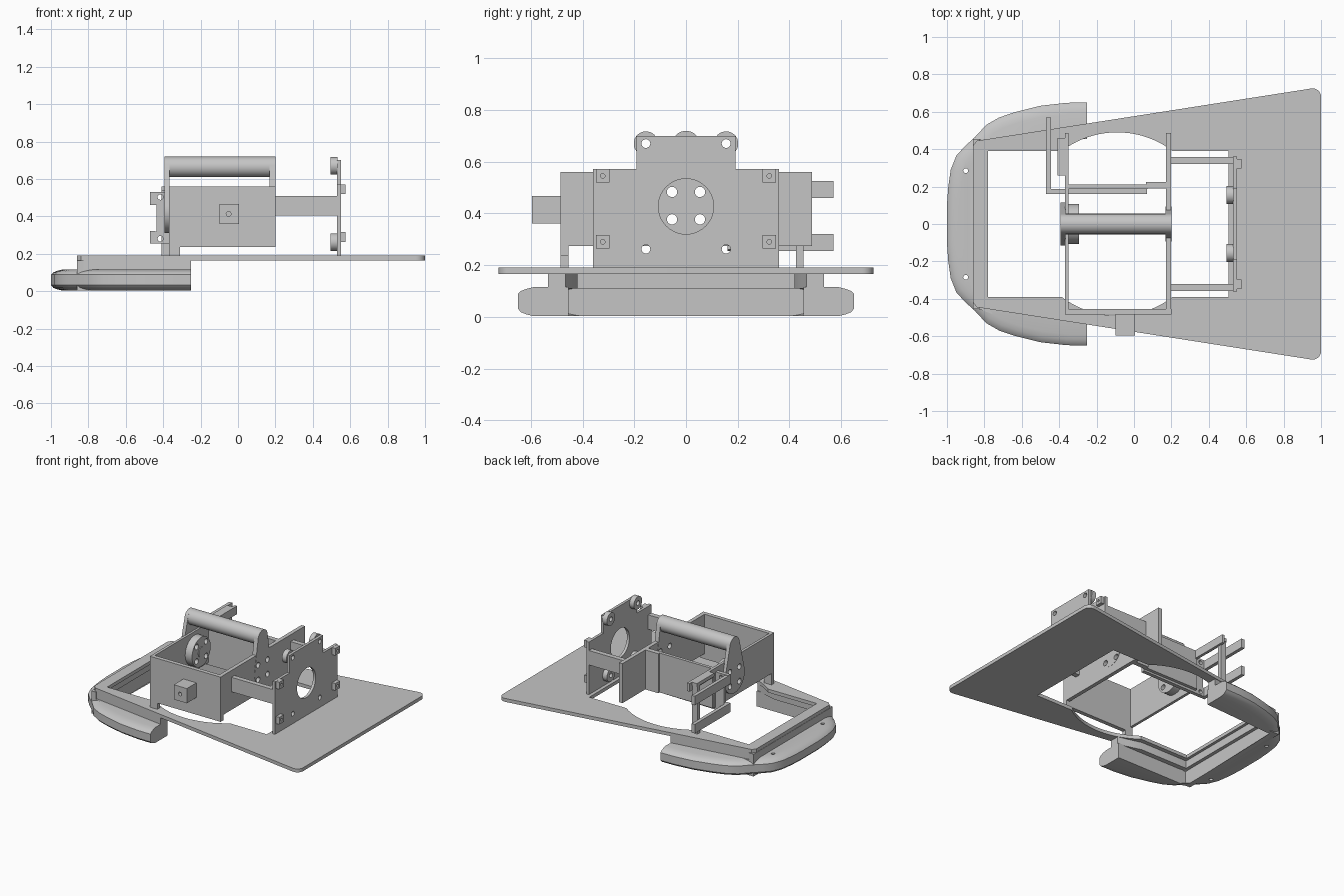
import bpy, bmesh, math

if "Cube" in bpy.data.objects:
    bpy.data.objects.remove(bpy.data.objects["Cube"], do_unlink=True)

grey = bpy.data.materials.new("plain grey")
grey.use_nodes = True
grey.diffuse_color = (0.56, 0.56, 0.56, 1)
grey.node_tree.nodes["Principled BSDF"].inputs["Base Color"].default_value = grey.diffuse_color


def add(name, bm):
    """Turn a bmesh into a shaded object."""
    bmesh.ops.recalc_face_normals(bm, faces=bm.faces)
    mesh = bpy.data.meshes.new(name)
    bm.to_mesh(mesh)
    bm.free()
    mesh.materials.append(grey)
    ob = bpy.data.objects.new(name, mesh)
    bpy.context.collection.objects.link(ob)
    bpy.ops.object.select_all(action="DESELECT")
    ob.select_set(True)
    bpy.context.view_layer.objects.active = ob
    bpy.ops.object.shade_smooth_by_angle(angle=math.radians(32))


def arc(cx, cy, r, start=0, end=360, n=32):
    return [(cx + r * math.cos(math.radians(start + (end - start) * i / n)),
             cy + r * math.sin(math.radians(start + (end - start) * i / n)))
            for i in range(n if end - start == 360 else n + 1)]


def rect(u0, u1, v0, v1):
    return [(u0, v0), (u1, v0), (u1, v1), (u0, v1)]


def panel(name, axis, lo, hi, *loops):
    """Flat sheet with holes: first loop is the outline. Axes: x uses (y,z), y uses (x,z), z uses (x,y)."""
    curve = bpy.data.curves.new(name, "CURVE")
    curve.dimensions, curve.fill_mode = "2D", "BOTH"
    curve.extrude = (hi - lo) / 2
    for loop in loops:
        spline = curve.splines.new("POLY")
        spline.points.add(len(loop) - 1)
        spline.use_cyclic_u = True
        for p, (u, v) in zip(spline.points, loop):
            p.co = (u, v, 0, 1)
    tmp = bpy.data.objects.new(name, curve)
    flat = bpy.data.meshes.new_from_object(tmp)
    bpy.data.objects.remove(tmp)
    bm = bmesh.new()
    bm.from_mesh(flat)
    bpy.data.meshes.remove(flat)
    for v in bm.verts:
        a, b, c = v.co
        c += (lo + hi) / 2
        v.co = {"x": (c, a, b), "y": (a, c, b), "z": (a, b, c)}[axis]
    bmesh.ops.remove_doubles(bm, verts=bm.verts, dist=0.0001)
    add(name, bm)


def box(name, x0, x1, y0, y1, z0, z1):
    panel(name, "z", z0, z1, rect(x0, x1, y0, y1))


def rod(name, x0, x1, y, z, r):
    panel(name, "x", x0, x1, arc(y, z, r, n=40))


def mirror(points):
    return [(x, -y) for x, y in reversed(points)]


# Tapered base plate with a rectangular opening widened by a round cut
plate = ([(-0.86, 0.42), (-0.86, -0.42), (-0.84, -0.445)]
         + arc(0.955, -0.68, 0.045, -98, 0, 8) + arc(0.955, 0.68, 0.045, 0, 98, 8)
         + [(-0.84, 0.445)])
opening = ([(0.505, -0.39), (0.505, 0.39)] + arc(-0.09, 0, 0.49, 52.7, 127.3, 20)
           + [(-0.78, 0.39), (-0.78, -0.39)] + arc(-0.09, 0, 0.49, 232.7, 307.3, 20))
panel("base_plate", "z", 0.165, 0.19, plate, opening)

# Raised U-shaped rim under the narrow end of the plate
half = [(-0.8, 0.42), (-0.42, 0.42), (-0.33, 0.445), (-0.25, 0.465),
        (-0.25, 0.533), (-0.84, 0.445), (-0.86, 0.42)]
panel("base_rim", "z", 0.11, 0.166, half + mirror(half))

# Rounded U-shaped bumper: stacked outlines, inset towards the top and bottom
side = [(-0.25, 0.65), (-0.36, 0.648), (-0.5, 0.632), (-0.63, 0.6), (-0.72, 0.57),
        (-0.79, 0.53), (-0.85, 0.465), (-0.905, 0.415), (-0.95, 0.365), (-0.98, 0.29),
        (-0.993, 0.2), (-1, 0.1)]
outer = side + mirror(side)
inner = [(-0.25, -0.455), (-0.83, -0.455), (-0.83, 0.455), (-0.25, 0.455)]


def inset(d):
    ring = []
    for i, (x, y) in enumerate(outer):
        if i in (0, len(outer) - 1):
            ring.append((x, y - math.copysign(d, y)))
            continue
        (ax, ay), (bx, by) = outer[i - 1], outer[i + 1]
        length = math.hypot(bx - ax, by - ay)
        ring.append((x - d * (by - ay) / length, y + d * (bx - ax) / length))
    return ring + inner


def loops_to_tube(bm, levels):
    """Join closed outlines given as (height, points); return the first and last edge loops."""
    rows = [[bm.verts.new((x, y, z)) for x, y in pts] for z, pts in levels]
    for low, high in zip(rows, rows[1:]):
        for i in range(len(low)):
            bm.faces.new((low[i - 1], low[i], high[i], high[i - 1]))
    return [[bm.edges.get((row[i - 1], row[i])) for i in range(len(row))] for row in (rows[0], rows[-1])]


bm = bmesh.new()
profile = [(0.003, 0.06), (0.01, 0.032), (0.018, 0.012), (0.032, 0), (0.088, 0),
           (0.1, 0.012), (0.108, 0.032), (0.115, 0.06)]
tubes = [loops_to_tube(bm, [(z, inset(d)) for z, d in profile])]
for s in (-1, 1):
    hole = arc(-0.9, s * 0.285, 0.013, n=16)
    tubes.append(loops_to_tube(bm, [(profile[0][0], hole), (profile[-1][0], hole)]))
for end in (0, 1):
    bmesh.ops.triangle_fill(bm, use_beauty=True, edges=[e for t in tubes for e in t[end]])
add("bumper", bm)
box("bumper_inner_wall", -0.862, -0.825, -0.455, 0.455, 0.003, 0.165)

# Open housing walls, with bolt holes around the pivot
bolts = [arc(sy * 0.054, 0.43 + sz * 0.053, 0.02, n=20) for sy in (-1, 1) for sz in (-1, 1)]
panel("housing_front_wall", "y", -0.485, -0.455, rect(-0.37, 0.2, 0.235, 0.56))
panel("housing_right_wall", "x", 0.17, 0.198, rect(-0.46, 0.487, 0.273, 0.56), *bolts)
panel("housing_left_wall", "x", -0.37, -0.35, rect(-0.46, 0.205, 0.273, 0.56), *bolts)
panel("housing_back_wall", "y", 0.187, 0.21, rect(-0.36, 0.075, 0.273, 0.56))
box("back_wall_step", 0.065, 0.175, 0.19, 0.225, 0.273, 0.56)
box("front_leg", -0.37, -0.31, -0.485, -0.455, 0.185, 0.24)
panel("front_block", "y", -0.595, -0.48, rect(-0.1, 0.005, 0.36, 0.467), arc(-0.05, 0.413, 0.013, n=16))

# Rear arm of the housing, carried on a slim leg
box("rear_arm", -0.37, -0.35, 0.2, 0.487, 0.5, 0.56)
box("rear_arm_pad", -0.41, -0.368, 0.26, 0.46, 0.535, 0.56)
box("rear_leg", -0.41, -0.365, 0.425, 0.455, 0.185, 0.54)

# Notched mounting plate with two long fingers
notched = [(0.07, 0.26), (0.07, 0.53), (-0.47, 0.53), (-0.47, 0.46), (-0.435, 0.46),
           (-0.435, 0.32), (-0.47, 0.32), (-0.47, 0.255), (-0.39, 0.255)]
panel("mount_plate", "y", 0.16, 0.187, notched,
      *[arc(-0.415, z, 0.015, n=16) for z in (0.28, 0.503)])
for level, z in (("lower", 0.255), ("upper", 0.46)):
    box(level + "_finger", -0.47, -0.445, 0.165, 0.57, z, z + 0.066)

# Carry handle: grip between two teardrop cheeks, and the pivot wheel
rod("handle_grip", -0.38, 0.19, 0, 0.664, 0.055)
for name, x0, x1, r in (("left_cheek", -0.392, -0.366, 0.115), ("right_cheek", 0.168, 0.2, 0.095)):
    tilt = math.degrees(math.asin((r - 0.055) / 0.235))
    drop = arc(0, 0.427, r, 180 - tilt, 360 + tilt, 32) + arc(0, 0.664, 0.055, tilt, 180 - tilt, 20)
    panel(name, "x", x0, x1, drop, *bolts)
panel("pivot_wheel", "x", -0.352, -0.295, arc(0, 0.427, 0.107, n=40), *bolts)
rod("pivot_hub", -0.36, -0.29, 0, 0.427, 0.037)

# Upright end plate with a large round window, bosses and square tabs
screws = [(sy * 0.155, z) for sy in (-1, 1) for z in (0.262, 0.67)]
upright = [(-0.36, 0.185), (0.36, 0.185), (0.36, 0.572), (0.192, 0.572),
           (0.192, 0.7), (-0.192, 0.7), (-0.192, 0.572), (-0.36, 0.572)]
panel("end_plate", "x", 0.53, 0.55, upright, arc(0, 0.427, 0.107, n=40),
      *[arc(y, z, 0.017, n=20) for y, z in screws])
for y, z in screws:
    panel("end_plate_boss", "x", 0.495, 0.531, arc(y, z, 0.047), arc(y, z, 0.017, n=20))
for s in (-1, 1):
    for z in (0.29, 0.545):
        panel("end_plate_tab", "x", 0.549, 0.576,
              rect(s * 0.322 - 0.026, s * 0.322 + 0.026, z - 0.026, z + 0.026),
              arc(s * 0.322, z, 0.009, n=12))
    box("side_rail", 0.19, 0.532, s * 0.34 - 0.018, s * 0.34 + 0.018, 0.405, 0.51)
